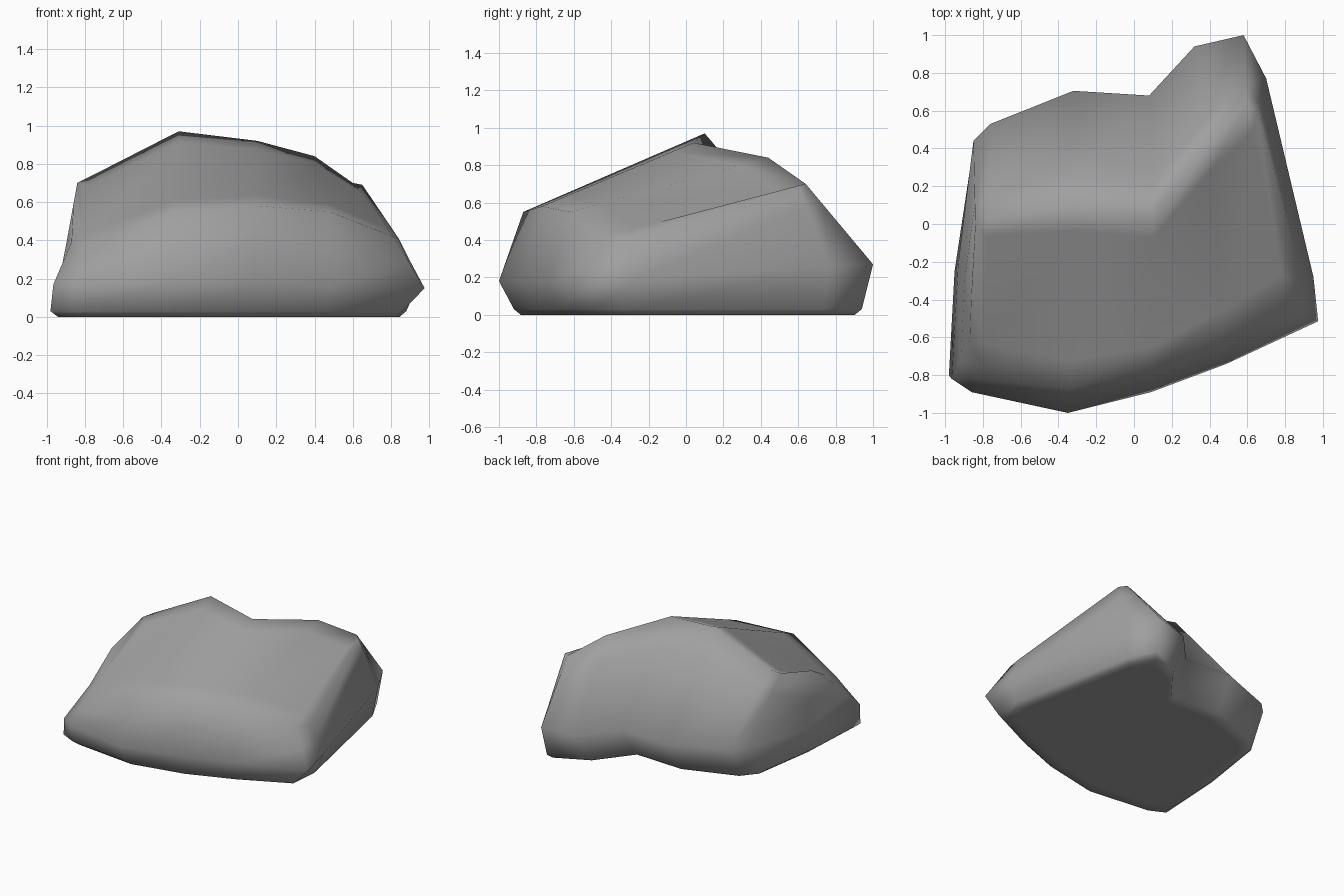
import bpy, bmesh
from mathutils import Vector

if "Cube" in bpy.data.objects:
    bpy.data.objects.remove(bpy.data.objects["Cube"])

# Outline stations, anticlockwise: lower edge x,y | widest point x,y,z | shoulder or ridge x,y,z
STATIONS = [
    (-.98, -.80, -.965, -.82, .17, -.87, -.63, .39),   # front left corner
    (-.86, -.86, -.86, -.89, .17, -.80, -.75, .38),
    (-.34, -.92, -.35, -1.0, .18, -.34, -.87, .55),    # front edge
    (.09, -.83, .09, -.89, .18, .10, -.77, .58),
    (.46, -.69, .49, -.74, .17, .48, -.62, .55),
    (.86, -.50, .975, -.515, .15, .81, -.43, .42),     # front right corner
    (.88, -.28, .95, -.28, .19, .84, -.30, .41),
    (.67, .74, .70, .77, .26, .65, .60, .69),          # back right corner
    (.57, .94, .58, 1.0, .27, .60, .64, .70),
    (.30, .81, .32, .94, .25, .40, .44, .84),          # ridge
    (.08, .53, .08, .68, .26, .10, .04, .92),
    (-.34, .55, -.32, .705, .26, -.31, .10, .97),
    (-.77, .40, -.76, .53, .27, -.78, .05, .73),       # back left corner
    (-.87, .28, -.85, .44, .27, -.84, .0, .70),
    (-.95, -.25, -.93, -.20, .20, -.86, -.36, .59),    # left side
]

bm = bmesh.new()


def ring(points):
    return [bm.verts.new(p) for p in points]


def between(i, t, a=2, b=5):
    s = STATIONS[i]
    return Vector(s[a:a + 3]).lerp(Vector(s[b:b + 3]), t)


n = len(STATIONS)
rings = [
    ring((s[0] * .87, s[1] * .87, 0) for s in STATIONS),
    ring((s[0] * .96, s[1] * .96, 0) for s in STATIONS),
    ring((s[0], s[1], .03) for s in STATIONS),
    ring(s[2:5] for s in STATIONS),
    ring(between(i, .75 if i > 6 and i < 14 else .5) for i in range(n)),
    ring(s[5:8] for s in STATIONS),
]

# Sides and underside
for low, high in zip(rings, rings[1:]):
    for i in range(n):
        j = (i + 1) % n
        bm.faces.new((low[i], low[j], high[j], high[i]))
bm.faces.new(rings[0][::-1])

# Top slope: strips from front shoulder to ridge, flat in the middle
top = rings[-1]
columns = []
for f in range(1, 6):
    front, back = top[f], top[13 - f]
    inner = [bm.verts.new(front.co.lerp(back.co, t)) for t in (.15, .86)]
    columns.append([front, *inner, back])
for a, b in zip(columns, columns[1:]):
    for k in range(3):
        bm.faces.new((a[k], b[k], b[k + 1], a[k + 1]))
left, right = columns[0], columns[-1]
bm.faces.new((top[0], left[0], left[1], top[14]))
bm.faces.new((left[1], left[2], top[13], top[14]))
bm.faces.new((left[2], left[3], top[13]))
bm.faces.new((right[0], top[6], right[1]))
bm.faces.new((right[1], top[6], top[7], right[2]))
bm.faces.new((right[2], top[7], right[3]))
bmesh.ops.recalc_face_normals(bm, faces=bm.faces)

mesh = bpy.data.meshes.new("boulder")
bm.to_mesh(mesh)
bm.free()
rock = bpy.data.objects.new("boulder", mesh)
bpy.context.collection.objects.link(rock)

# Dark grey stone, smooth shaded
stone = bpy.data.materials.new("stone")
stone.diffuse_color = (.35, .35, .35, 1)
stone.use_nodes = True
stone.node_tree.nodes["Principled BSDF"].inputs["Base Color"].default_value = stone.diffuse_color
mesh.materials.append(stone)
for p in mesh.polygons:
    p.use_smooth = True
